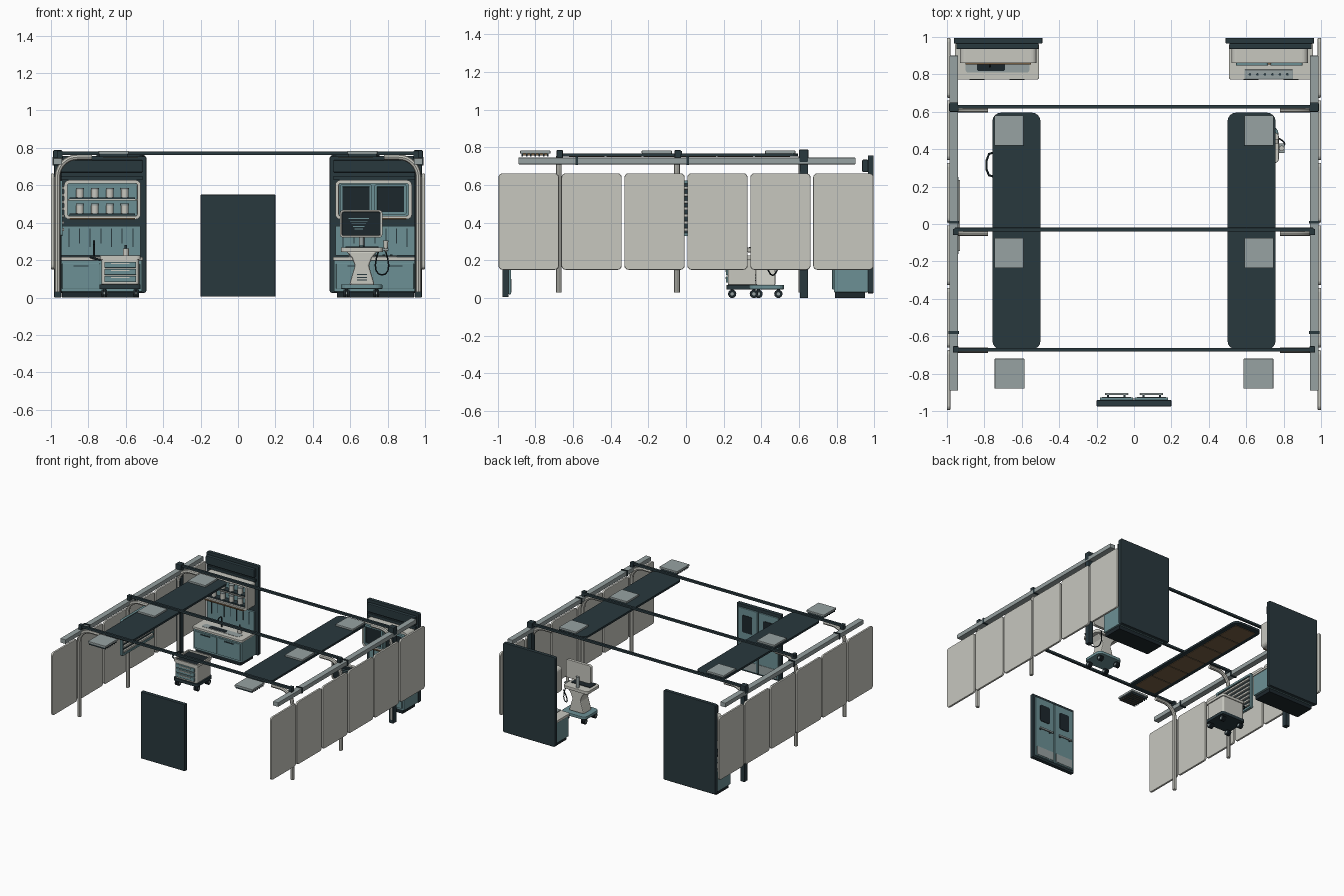
import bpy, bmesh, math
from mathutils import Vector

if "Cube" in bpy.data.objects:
    bpy.data.objects.remove(bpy.data.objects["Cube"])


def mat(name, c):
    m = bpy.data.materials.new(name)
    m.diffuse_color = (*c, 1)
    m.use_nodes = True
    m.node_tree.nodes["Principled BSDF"].inputs["Base Color"].default_value = m.diffuse_color
    return m


DARK = mat("dark_slate", (0.022, 0.04, 0.048))
PALE = mat("pale", (0.57, 0.57, 0.52))
TEAL = mat("teal", (0.15, 0.28, 0.30))
GREY = mat("rail_grey", (0.31, 0.36, 0.36))
BROWN = mat("warm_light", (0.19, 0.12, 0.06))
BLACK = mat("screen_black", (0.012, 0.02, 0.025))


def finish(name, bm, *mats):
    me = bpy.data.meshes.new(name)
    bmesh.ops.recalc_face_normals(bm, faces=bm.faces)
    bm.to_mesh(me)
    bm.free()
    ob = bpy.data.objects.new(name, me)
    bpy.context.collection.objects.link(ob)
    for m in mats:
        me.materials.append(m)
    return ob


def box(name, x, y, z, m, r=0, axis=0, bevel=0, front=None, rim=0.01, depth=0.01, inner=None):
    """Box from ranges; corners rounded round one axis; optional recessed front."""
    bm = bmesh.new()
    bmesh.ops.create_cube(bm, size=1)
    for v in bm.verts:
        for i, (a, b) in enumerate((x, y, z)):
            v.co[i] = (a + b) / 2 + v.co[i] * abs(b - a)
    if r:
        es = [e for e in bm.edges if abs((e.verts[0].co - e.verts[1].co).normalized()[axis]) > 0.9]
        bmesh.ops.bevel(bm, geom=es, offset=r, segments=4, profile=0.5, affect='EDGES')
    if front:
        d = Vector(front)
        bm.normal_update()
        f = max(bm.faces, key=lambda q: q.normal.dot(d) * 10 + q.calc_area())
        bmesh.ops.inset_region(bm, faces=[f], thickness=rim)
        ret = bmesh.ops.inset_region(bm, faces=[f], thickness=0.001)
        for v in f.verts:
            v.co -= d * depth
        f.material_index = 1
    ob = finish(name, bm, m, *([inner] if inner else []))
    if bevel:
        b = ob.modifiers.new("soft_edge", 'BEVEL')
        b.width, b.segments, b.limit_method = bevel, 2, 'ANGLE'
    return ob


def cyl(name, c, r, h, m, axis='z', r2=None):
    bm = bmesh.new()
    bmesh.ops.create_cone(bm, cap_ends=True, segments=16, radius1=r, radius2=r if r2 is None else r2, depth=h)
    for v in bm.verts:
        p = v.co
        p = Vector((p.z, p.x, p.y)) if axis == 'x' else Vector((p.y, p.z, p.x)) if axis == 'y' else p
        v.co = p + Vector(c)
    ob = finish(name, bm, m)
    smooth(ob)
    return ob


def smooth(ob):
    bpy.ops.object.select_all(action='DESELECT')
    ob.select_set(True)
    bpy.context.view_layer.objects.active = ob
    bpy.ops.object.shade_smooth_by_angle(angle=math.radians(40))


def tube(name, pts, r, m):
    cu = bpy.data.curves.new(name, 'CURVE')
    cu.dimensions, cu.bevel_depth, cu.bevel_resolution, cu.use_fill_caps = '3D', r, 2, True
    sp = cu.splines.new('POLY')
    sp.points.add(len(pts) - 1)
    for p, q in zip(sp.points, pts):
        p.co = (*q, 1)
    tmp = bpy.data.objects.new(name + "_path", cu)
    me = bpy.data.meshes.new_from_object(tmp)
    bpy.data.objects.remove(tmp)
    ob = bpy.data.objects.new(name, me)
    bpy.context.collection.objects.link(ob)
    me.materials.clear()
    me.materials.append(m)
    smooth(ob)


def prism(name, pts, y, m):
    bm = bmesh.new()
    f = bm.faces.new([bm.verts.new((px, y[0], pz)) for px, pz in pts])
    g = bmesh.ops.extrude_face_region(bm, geom=[f])['geom']
    bmesh.ops.translate(bm, verts=[v for v in g if isinstance(v, bmesh.types.BMVert)], vec=(0, y[1] - y[0], 0))
    return finish(name, bm, m)


FRONT, BACK = (0, -1, 0), (0, 1, 0)

# Overhead cross beams with end knobs
for y in (0.627, -0.03, -0.672):
    box("cross_beam", (-0.96, 0.96), (y - 0.01, y + 0.01), (0.761, 0.781), DARK, bevel=0.003)

for s in (-1, 1):
    X = lambda a, b: tuple(sorted((s * a, s * b)))
    # Side wall panels
    for i in range(6):
        y0 = -0.995 + i * 0.334
        box("wall_panel", X(0.982, 1.0), (y0, y0 + 0.32), (0.15, 0.662), PALE, r=0.022, bevel=0.005)
    # Top rail and clips
    box("wall_rail", X(0.94, 0.987), (-0.89, 0.90), (0.71, 0.745), GREY, bevel=0.003)
    for y in (0.01, -0.58):
        box("rail_clip", X(0.936, 0.991), (y - 0.007, y + 0.007), (0.705, 0.75), DARK)
    # Bent tube posts
    for y, z0 in ((-0.675, 0.03), (-0.048, 0.03), (0.612, 0.03)):
        arc = [(s * (0.86 + 0.105 * math.cos(a)), y, 0.645 + 0.105 * math.sin(a))
               for a in [k * math.pi / 16 for k in range(9)]]
        tube("bent_post", [(s * 0.965, y, z0)] + arc + [(s * 0.78, y, 0.75)], 0.015, PALE)
        box("beam_knob", X(0.938, 0.968), (y - 0.012, y + 0.022), (0.745, 0.785), DARK, bevel=0.004)
    # Dark rear corner post
    box("rear_post", X(0.945, 0.983), (0.605, 0.648), (0, 0.75), DARK, bevel=0.003)
    box("rear_post_cap", X(0.94, 0.988), (0.6, 0.65), (0.72, 0.788), DARK, bevel=0.005)
    # Ceiling raft with warm light inserts
    box("ceiling_raft", X(0.5, 0.757), (-0.67, 0.595), (0.752, 0.768), DARK, r=0.045, axis=2)
    for i in range(6):
        y0 = -0.62 + i * 0.197
        box("light_insert", X(0.535, 0.722), (y0, y0 + 0.188), (0.748, 0.753), BROWN)
    # Air vents on and in front of the raft
    for y in (0.42, -0.235):
        box("raft_vent", X(0.59, 0.747), (y, y + 0.16), (0.766, 0.783), GREY, bevel=0.003)
    box("front_vent", X(0.585, 0.745), (-0.88, -0.72), (0.766, 0.783), GREY, bevel=0.003)
    box("front_vent_core", X(0.6, 0.73), (-0.865, -0.735), (0.757, 0.767), BROWN)
    for i in range(7):
        y = -0.872 + i * 0.0225
        box("front_vent_slat", X(0.59, 0.74), (y, y + 0.008), (0.752, 0.767), DARK)

    # Rear workstation
    box("station_back", X(0.49, 0.962), (0.965, 0.995), (0.025, 0.757), DARK, r=0.012, axis=1, bevel=0.003)
    box("station_header", X(0.51, 0.95), (0.935, 0.967), (0.668, 0.735), DARK, bevel=0.006)
    box("station_plinth", X(0.53, 0.94), (0.79, 0.95), (0, 0.03), BLACK)
    box("station_cabinet", X(0.512, 0.955), (0.785, 0.966), (0.03, 0.198), TEAL, bevel=0.004)
    for a, b in ((0.525, 0.725), (0.738, 0.94)):
        box("cabinet_door", X(a, b), (0.776, 0.787), (0.045, 0.182), TEAL, bevel=0.003)
        box("door_pull", X(a + 0.06, b - 0.06), (0.77, 0.777), (0.165, 0.172), DARK)
    box("counter_top", X(0.508, 0.958), (0.772, 0.966), (0.198, 0.217), PALE, r=0.012, axis=2, bevel=0.003)
    box("backsplash", X(0.52, 0.945), (0.95, 0.966), (0.225, 0.382), TEAL, bevel=0.002)
    for i in range(7):
        x = 0.56 + i * 0.057
        box("backsplash_groove", X(x, x + 0.005), (0.946, 0.951), (0.27 + 0.02 * (i % 2), 0.37), DARK)
    box("wall_unit", X(0.52, 0.93), (0.862, 0.966), (0.418, 0.628), PALE, r=0.028, axis=1,
        front=FRONT, rim=0.018, depth=0.06 if s < 0 else 0.012, inner=TEAL)
    box("wall_unit_top", X(0.51, 0.945), (0.95, 0.967), (0.628, 0.65), DARK)
    box("under_light", X(0.55, 0.9), (0.852, 0.866), (0.416, 0.424), BROWN)

# Left station: jars on shelves, sink, faucet, bottle
box("jar_shelf", (-0.91, -0.54), (0.87, 0.925), (0.518, 0.526), PALE)
for z in (0.442, 0.527):
    box("jar_riser", (-0.9, -0.55), (0.875, 0.92), (z - 0.004, z + 0.008), DARK)
    for i in range(4):
        x = -0.845 + i * 0.08
        cyl("jar", (x, 0.895, z + 0.03), 0.02, 0.044, PALE)
        cyl("jar_lid", (x, 0.895, z + 0.055), 0.022, 0.009, GREY)
box("sink", (-0.9, -0.56), (0.81, 0.865), (0.216, 0.219), GREY, r=0.012, axis=2)
box("sink_basin", (-0.84, -0.69), (0.818, 0.858), (0.218, 0.2205), BLACK, r=0.01, axis=2)
tube("faucet", [(-0.77, 0.89, 0.217), (-0.77, 0.89, 0.29), (-0.77, 0.88, 0.303), (-0.77, 0.85, 0.303), (-0.77, 0.84, 0.285)], 0.005, DARK)
cyl("pump_bottle", (-0.6, 0.88, 0.24), 0.016, 0.046, PALE)
cyl("pump_head", (-0.6, 0.88, 0.272), 0.007, 0.018, DARK)

# Right station: twin displays and control strip
for a in (0.545, 0.73):
    box("display", (a, a + 0.172), (0.848, 0.875), (0.443, 0.607), TEAL, r=0.015, axis=1,
        front=FRONT, rim=0.014, depth=0.006, inner=BLACK)
box("control_strip", (0.59, 0.85), (0.775, 0.825), (0.216, 0.224), GREY, bevel=0.003)
for i in range(6):
    cyl("control_knob", (0.62 + i * 0.04, 0.8, 0.227), 0.007, 0.008, DARK)

# Entrance door: plain outside, two leaves inside
box("door_panel", (-0.2, 0.2), (-0.975, -0.942), (0.005, 0.55), DARK, bevel=0.003)
for s in (-1, 1):
    X = lambda a, b: tuple(sorted((s * a, s * b)))
    box("door_leaf", X(0.004, 0.182), (-0.943, -0.928), (0.02, 0.525), TEAL, bevel=0.003)
    box("door_window", X(0.05, 0.14), (-0.93, -0.924), (0.33, 0.47), BLACK, r=0.01, axis=1)
    box("push_bar", X(0.03, 0.155), (-0.914, -0.904), (0.25, 0.265), GREY, bevel=0.003)
    for x in (0.045, 0.135):
        box("push_bar_mount", X(x, x + 0.01), (-0.93, -0.91), (0.252, 0.263), DARK)
    box("kick_plate", X(0.015, 0.17), (-0.929, -0.925), (0.03, 0.1), GREY)

# Slatted rack on the left wall
box("wall_rack", (-0.957, -0.937), (-0.16, 0.25), (0.33, 0.625), TEAL, r=0.012, axis=0,
    front=(1, 0, 0), rim=0.016, depth=0.008, inner=DARK)
for i in range(7):
    z = 0.355 + i * 0.037
    box("rack_slat", (-0.947, -0.931), (-0.145, 0.235), (z, z + 0.016), PALE, bevel=0.002)


def casters(cx, cy, dx, dy):
    for sx in (-1, 1):
        for sy in (-1, 1):
            x, y = cx + sx * dx, cy + sy * dy
            for o in (-0.009, 0.009):
                cyl("caster_wheel", (x + o, y, 0.022), 0.022, 0.012, BLACK, 'x')
            cyl("caster_hub", (x, y, 0.022), 0.009, 0.034, GREY, 'x')
            cyl("caster_stem", (x, y, 0.042), 0.008, 0.02, DARK)


# Drawer cart
casters(-0.63, 0.315, 0.085, 0.07)
box("cart_base", (-0.74, -0.52), (0.215, 0.415), (0.046, 0.07), DARK, r=0.02, axis=2)
box("cart_body", (-0.73, -0.53), (0.222, 0.41), (0.07, 0.205), PALE, r=0.015, axis=2, bevel=0.003)
for i in range(3):
    z = 0.083 + i * 0.038
    box("cart_drawer", (-0.715, -0.545), (0.212, 0.225), (z, z + 0.032), TEAL, bevel=0.003)
    box("drawer_handle", (-0.68, -0.58), (0.206, 0.213), (z + 0.02, z + 0.026), PALE)
box("cart_top", (-0.738, -0.522), (0.215, 0.416), (0.203, 0.225), PALE, r=0.018, axis=2,
    front=(0, 0, 1), rim=0.012, depth=0.012, inner=BLACK)
tube("cart_handle", [(-0.735, 0.25, 0.2), (-0.775, 0.26, 0.21), (-0.788, 0.29, 0.215), (-0.788, 0.34, 0.215), (-0.775, 0.375, 0.21), (-0.735, 0.385, 0.2)], 0.006, DARK)

# Scanner cart with screen
casters(0.66, 0.425, 0.08, 0.065)
box("scanner_base", (0.55, 0.772), (0.335, 0.52), (0.046, 0.07), TEAL, r=0.035, axis=2, bevel=0.004)
b = prism("scanner_column", [(0.595, 0.068), (0.73, 0.068), (0.715, 0.12), (0.70, 0.17), (0.715, 0.21), (0.745, 0.245),
                             (0.58, 0.245), (0.61, 0.21), (0.625, 0.17), (0.61, 0.12)], (0.37, 0.475), PALE)
bv = b.modifiers.new("soft_edge", 'BEVEL')
bv.width, bv.segments, bv.limit_method = 0.008, 2, 'ANGLE'
for i in range(3):
    box("column_vent", (0.635, 0.69), (0.366, 0.371), (0.09 + i * 0.015, 0.095 + i * 0.015), DARK)
box("console", (0.55, 0.775), (0.325, 0.49), (0.243, 0.268), PALE, r=0.025, axis=2, bevel=0.004)
box("keyboard", (0.575, 0.75), (0.335, 0.42), (0.267, 0.272), BLACK, r=0.008, axis=2)
cyl("trackball", (0.66, 0.36, 0.276), 0.014, 0.01, TEAL)
cyl("screen_neck", (0.66, 0.46, 0.31), 0.014, 0.09, GREY)
box("screen", (0.545, 0.772), (0.43, 0.455), (0.32, 0.468), PALE, r=0.018, axis=1, bevel=0.003,
    front=FRONT, rim=0.01, depth=0.004, inner=BLACK)
for i in range(5):
    box("screen_trace", (0.59 + i * 0.008, 0.70 - i * 0.008), (0.431, 0.434), (0.42 - i * 0.014, 0.424 - i * 0.014), TEAL)
# Probe, holder and hanging cable
box("probe_holder", (0.77, 0.805), (0.38, 0.43), (0.25, 0.262), GREY, bevel=0.003)
cyl("probe", (0.79, 0.405, 0.275), 0.009, 0.06, PALE, r2=0.014)
tube("probe_cable", [(0.79 + 0.025 * math.sin(t * math.pi / 5) - 0.004 * t, 0.405 + 0.011 * t, 0.245 - 0.125 * math.sin(t * math.pi / 10))
                     for t in range(11)], 0.004, BLACK)
